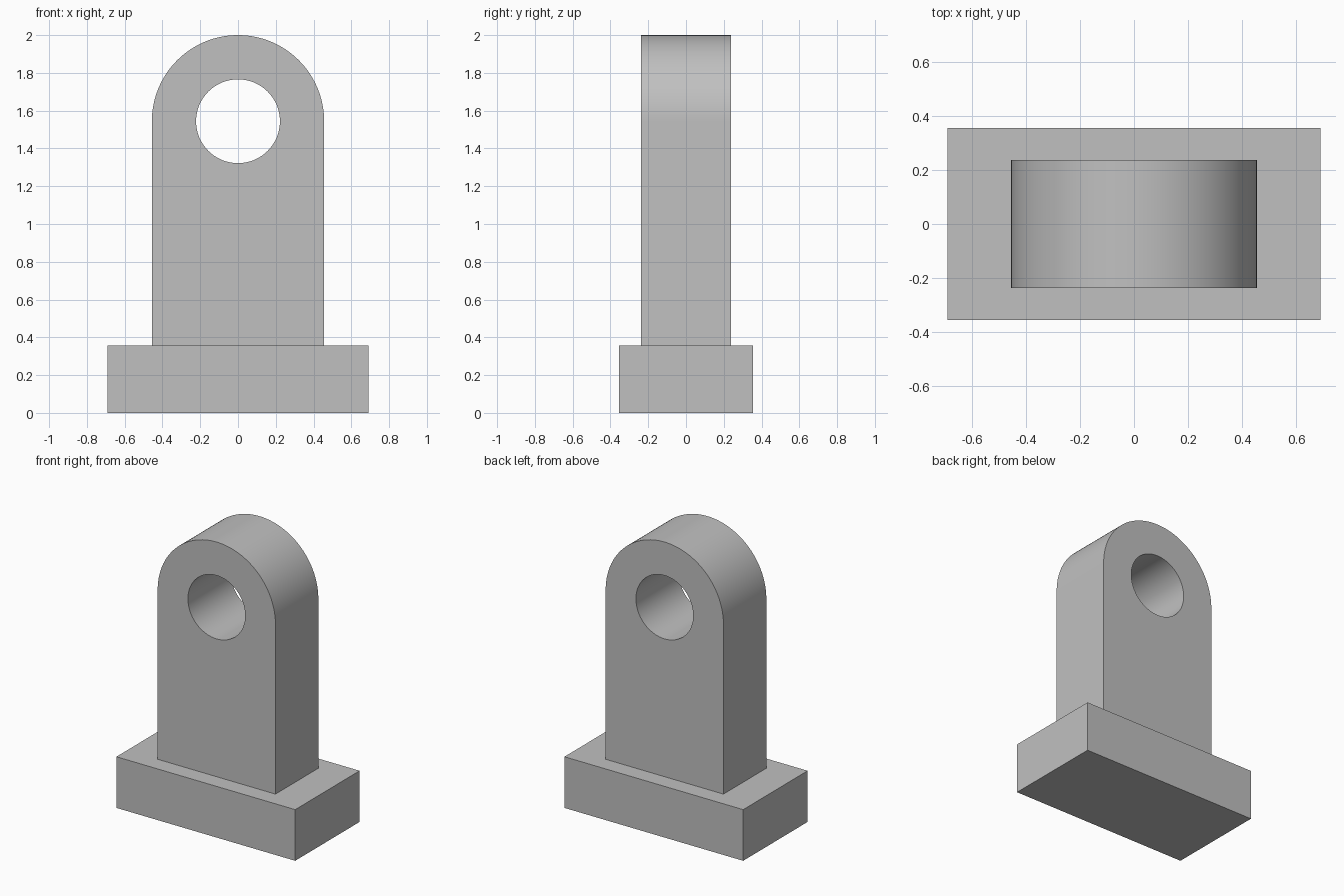
import bpy
import bmesh
from math import cos, sin, pi, radians

BASE_SIZE = (1.384, 0.712, 0.358)
RADIUS, DEPTH, HOLE_RADIUS = 0.456, 0.474, 0.222
HOLE_Z = 2 - RADIUS
SEGMENTS = 64

default = bpy.data.objects.get("Cube")
if default:
    bpy.data.objects.remove(default, do_unlink=True)

grey = bpy.data.materials.new("plain grey")
grey.use_nodes = True
colour = (0.53, 0.53, 0.53, 1)
grey.diffuse_color = colour
grey.node_tree.nodes["Principled BSDF"].inputs["Base Color"].default_value = colour


def add_object(name, bm):
    bmesh.ops.recalc_face_normals(bm, faces=bm.faces)
    mesh = bpy.data.meshes.new(name)
    bm.to_mesh(mesh)
    bm.free()
    mesh.materials.append(grey)
    obj = bpy.data.objects.new(name, mesh)
    bpy.context.collection.objects.link(obj)
    return obj


def extrude_profile(name, points, depth):
    """Extrude an x-z outline along y, centred on y = 0."""
    bm = bmesh.new()
    face = bm.faces.new([bm.verts.new((x, -depth / 2, z)) for x, z in points])
    side = bmesh.ops.extrude_face_region(bm, geom=[face])["geom"]
    verts = [v for v in side if isinstance(v, bmesh.types.BMVert)]
    bmesh.ops.translate(bm, verts=verts, vec=(0, depth, 0))
    return add_object(name, bm)


def arc(radius, sweep, steps):
    return [(radius * cos(sweep * i / steps), HOLE_Z + radius * sin(sweep * i / steps))
            for i in range(steps + 1)]


# Rectangular base block
half_x, height = BASE_SIZE[0] / 2, BASE_SIZE[2]
base = extrude_profile("base_block", [(-half_x, 0), (half_x, 0),
                                      (half_x, height), (-half_x, height)], BASE_SIZE[1])

# Upright lug with a rounded top
outline = [(-RADIUS, height), (RADIUS, height)] + arc(RADIUS, pi, SEGMENTS)
lug = extrude_profile("upright_lug", outline, DEPTH)

# Round through hole
cutter = extrude_profile("hole_cutter", arc(HOLE_RADIUS, 2 * pi, SEGMENTS)[:-1], DEPTH * 2)
cutter.hide_render = True
cutter.hide_set(True)
hole = lug.modifiers.new("pin_hole", 'BOOLEAN')
hole.operation = 'DIFFERENCE'
hole.solver = 'EXACT'
hole.object = cutter

# Bake the hole, then smooth the curved walls and keep the edges sharp
bpy.ops.object.select_all(action='DESELECT')
lug.select_set(True)
bpy.context.view_layer.objects.active = lug
bpy.ops.object.modifier_apply(modifier=hole.name)
bpy.data.objects.remove(cutter, do_unlink=True)
bpy.ops.object.shade_smooth_by_angle(angle=radians(30))
